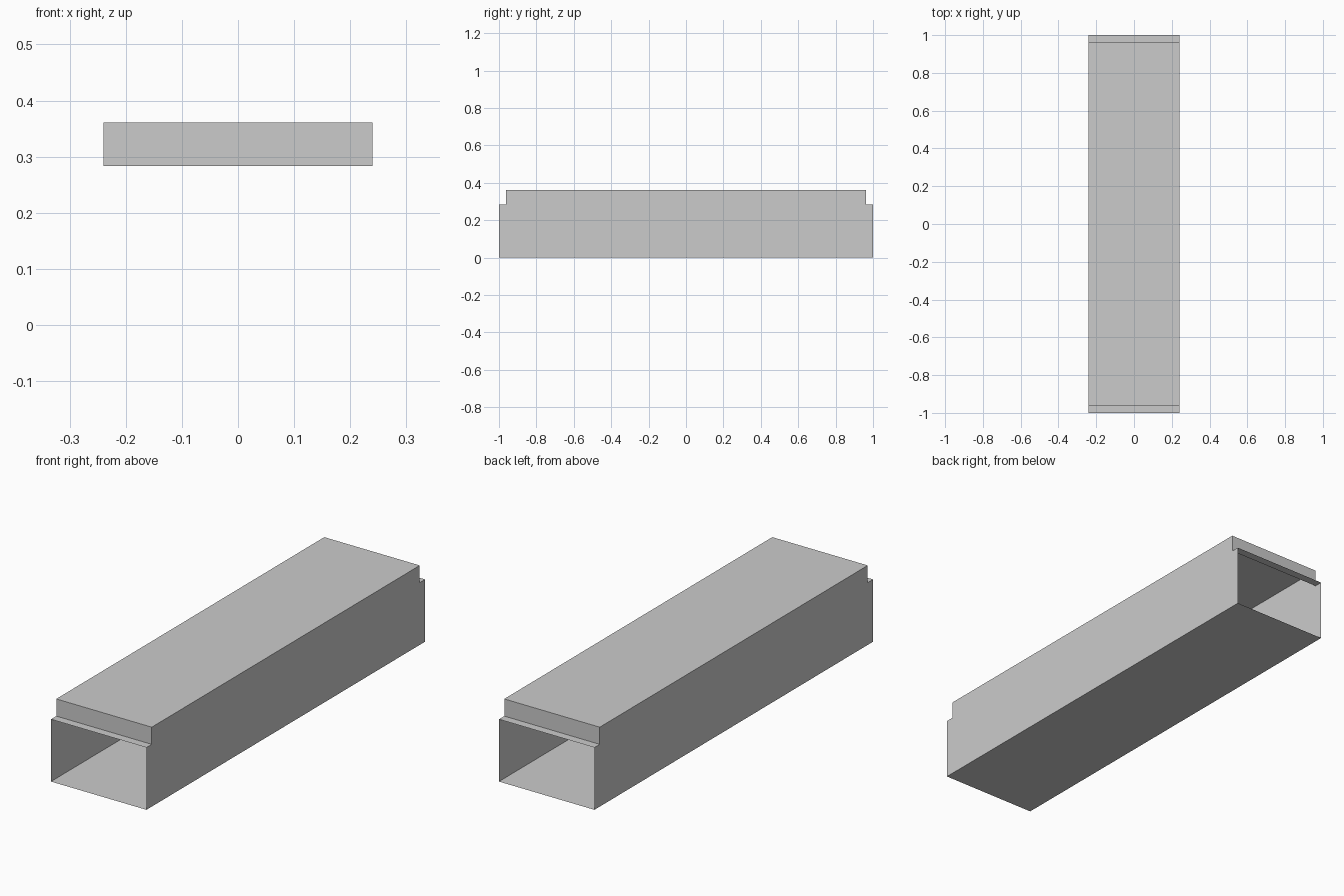
import bpy
import bmesh

cube = bpy.data.objects.get("Cube")
if cube:
    bpy.data.objects.remove(cube, do_unlink=True)

HALF_WIDTH, HALF_LENGTH = 0.24, 1.0
TOP_HALF_LENGTH = 0.962
LEDGE_Z, TOP_Z = 0.283, 0.361

# Plain grey sheet material
grey = bpy.data.materials.new("plain grey")
grey.use_nodes = True
colour = (0.6, 0.6, 0.6, 1.0)
grey.diffuse_color = colour
grey.node_tree.nodes["Principled BSDF"].inputs["Base Color"].default_value = colour

# Side outline in y and z: one half, then its mirror image
half = [(HALF_LENGTH, 0), (HALF_LENGTH, LEDGE_Z),
        (TOP_HALF_LENGTH, LEDGE_Z), (TOP_HALF_LENGTH, TOP_Z)]
outline = half + [(-y, z) for y, z in reversed(half)]

bm = bmesh.new()
left = [bm.verts.new((HALF_WIDTH, y, z)) for y, z in outline]
right = [bm.verts.new((-HALF_WIDTH, y, z)) for y, z in outline]

# Stepped side walls
bm.faces.new(left)
bm.faces.new(reversed(right))

# Floor, ledges, risers and roof; the ends below the ledges stay open
count = len(outline)
for i in range(count):
    j = (i + 1) % count
    is_open_end = (abs(outline[i][0]) == HALF_LENGTH
                   and outline[i][0] == outline[j][0])
    if not is_open_end:
        bm.faces.new((left[j], left[i], right[i], right[j]))

bmesh.ops.recalc_face_normals(bm, faces=bm.faces)
mesh = bpy.data.meshes.new("open_ended_duct")
bm.to_mesh(mesh)
bm.free()
mesh.materials.append(grey)
duct = bpy.data.objects.new("open_ended_duct", mesh)
bpy.context.collection.objects.link(duct)
